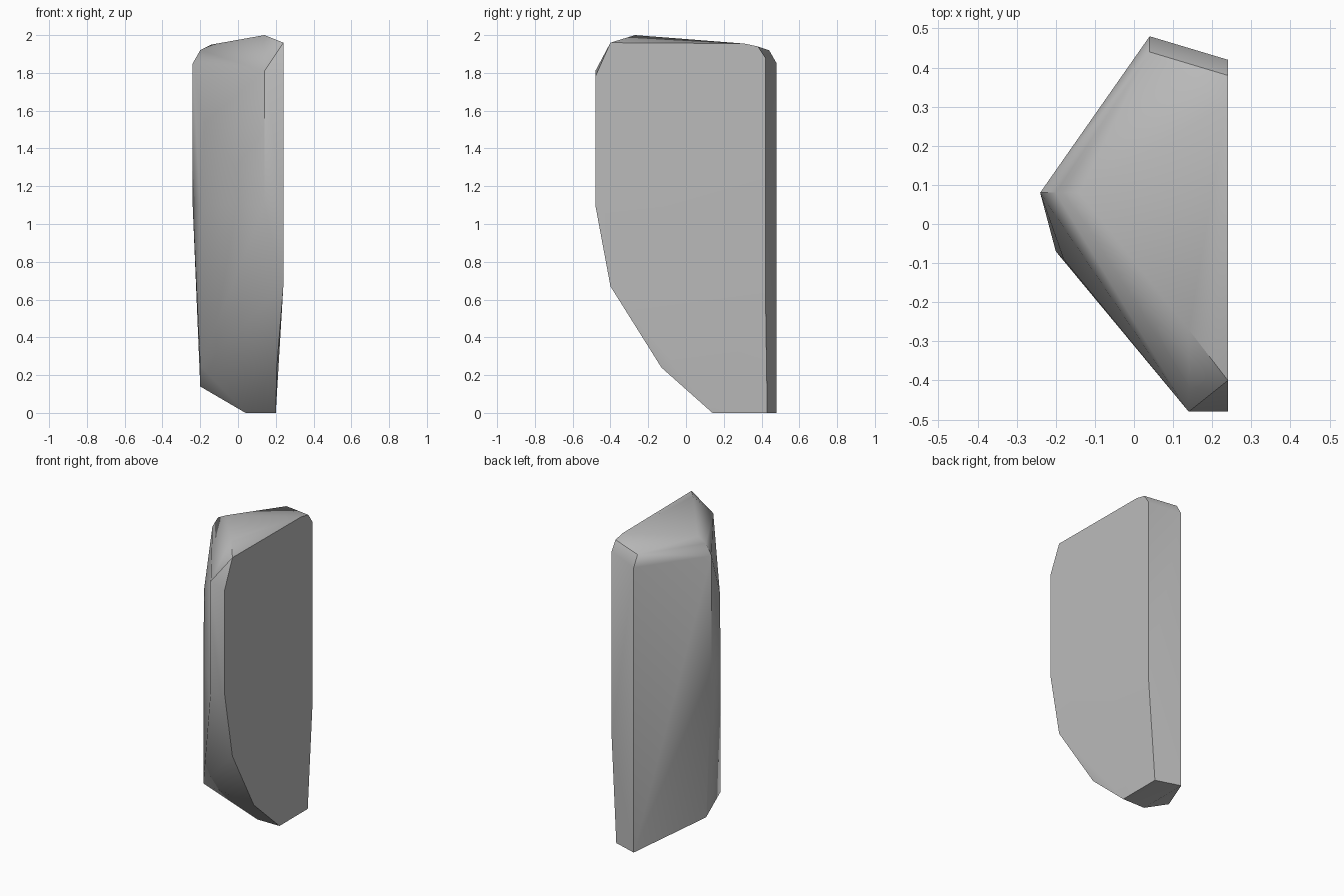
import bpy
import bmesh
import math

# Remove the default cube only
cube = bpy.data.objects.get("Cube")
if cube:
    bpy.data.objects.remove(cube, do_unlink=True)


def flat_material(name, colour):
    mat = bpy.data.materials.new(name)
    mat.use_nodes = True
    mat.diffuse_color = colour
    mat.node_tree.nodes["Principled BSDF"].inputs["Base Color"].default_value = colour
    return mat


# Corner chains of the stone slab, each running along one upright edge
back_ridge = [(.04, .48, 0), (.04, .48, 1.85), (.04, .44, 1.92)]
back_side_edge = [(.2, .43, 0), (.24, .42, .67), (.24, .42, 1.88),
                  (.24, .38, 1.94), (.24, .31, 1.955)]
front_side_edge = [(.2, .14, 0), (.205, -.13, .24), (.24, -.4, .67),
                   (.24, -.48, 1.1), (.24, -.48, 1.78), (.24, -.4, 1.96)]
front_ridge = [(.14, -.48, 1.1), (.14, -.48, 1.81), (.14, -.27, 2)]
outer_edge = [(-.2, .08, .14), (-.24, .08, 1.1), (-.24, .08, 1.85),
              (-.2, .08, 1.92), (-.14, .08, 1.95)]
outer_front_edge = [(-.2, -.07, .25), (-.2, -.07, 1.1), (-.18, -.09, 1.53)]
base_corner = [(.04, .14, 0)]


def faceted_stone(name, chains, material):
    """Wrap the corner chains in a convex faceted skin."""
    bm = bmesh.new()
    for chain in chains:
        for corner in chain:
            bm.verts.new(corner)
    hull = bmesh.ops.convex_hull(bm, input=bm.verts[:])
    loose = [v for v in bm.verts if not v.link_faces]
    bmesh.ops.delete(bm, geom=loose, context='VERTS')
    # Join the triangles that lie on one flat facet
    bmesh.ops.dissolve_limit(bm, angle_limit=math.radians(1),
                             verts=bm.verts[:], edges=bm.edges[:])
    bmesh.ops.recalc_face_normals(bm, faces=bm.faces[:])
    mesh = bpy.data.meshes.new(name)
    bm.to_mesh(mesh)
    bm.free()
    mesh.materials.append(material)
    obj = bpy.data.objects.new(name, mesh)
    bpy.context.collection.objects.link(obj)
    return obj


stone = faceted_stone(
    "stone_slab",
    [back_ridge, back_side_edge, front_side_edge, front_ridge,
     outer_edge, outer_front_edge, base_corner],
    flat_material("stone_grey", (.5, .5, .5, 1)))

# Soft facets with crisp main ridges
bpy.ops.object.select_all(action='DESELECT')
stone.select_set(True)
bpy.context.view_layer.objects.active = stone
bpy.ops.object.shade_smooth_by_angle(angle=math.radians(35))
